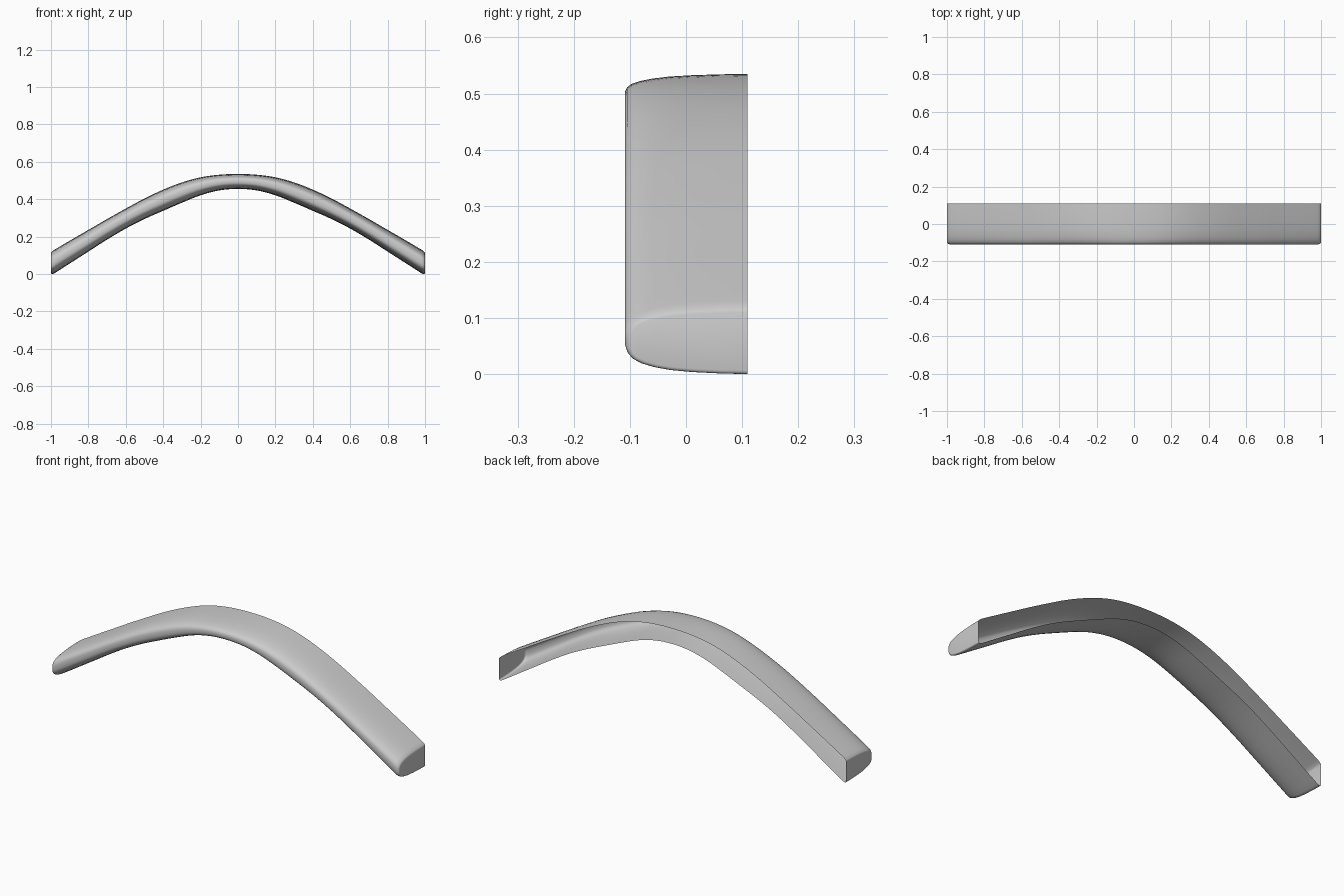
import bpy, bmesh
from math import sin, cos, pi

if "Cube" in bpy.data.objects:
    bpy.data.objects.remove(bpy.data.objects["Cube"])

# Half-arch side curves at steps of 0.1 in x: (lower z, upper z), mirrored across x = 0
ARCH = [(.455, .535), (.447, .531), (.421, .517), (.381, .490), (.338, .451), (.294, .404),
        (.243, .350), (.184, .294), (.120, .236), (.056, .178), (-.008, .119)]
# Half section: (y, inset as a fraction of local thickness), open at the back
SECTION = [(.11, 0), (.06, .01), (.01, .03), (-.03, .06), (-.06, .105),
           (-.082, .16), (-.097, .225), (-.105, .30), (-.109, .40)]
R = .02  # rounding of the ends


def smooth(p0, p1, p2, p3, t):
    return .5 * (2*p1 + (p2-p0)*t + (2*p0-5*p1+4*p2-p3)*t*t + (3*p1-p0-3*p2+p3)*t**3)


def arch_at(x):
    u = min(abs(x) * 10, 9.9999)
    i, t = int(u), u - int(u)

    def row(k, c):
        return 2 * ARCH[10][c] - ARCH[9][c] if k > 10 else ARCH[abs(k)][c]
    return [smooth(*(row(i + d, c) for d in (-1, 0, 1, 2)), t) for c in (0, 1)]


# Stations along the arch: (x, inset), shrinking towards each end for a soft rim
end = [(1 - R + R * sin(a * pi / 10), R * (1 - cos(a * pi / 10))) for a in range(1, 6)]
N = 80
body = [((1 - R) * (2 * k / N - 1), 0) for k in range(N + 1)]
stations = [(-x, s) for x, s in reversed(end)] + body + end

# Shell: loft the C-shaped section through the stations
bm = bmesh.new()
rings = []
for x, s in stations:
    lo, hi = arch_at(x)
    lo, hi = lo + s * .7, hi - s * .4
    pts = [(y, hi - f * (hi - lo)) for y, f in SECTION]
    pts += [(y, lo + f * (hi - lo)) for y, f in reversed(SECTION)]
    scale = (.219 - s * .6) / .219
    rings.append([bm.verts.new((x, .11 - (.11 - y) * scale, z)) for y, z in pts])
for a, b in zip(rings, rings[1:]):
    for j in range(len(a) - 1):
        bm.faces.new((a[j], a[j + 1], b[j + 1], b[j]))

# Flat end caps
bm.faces.new(rings[0][::-1])
bm.faces.new(rings[-1])
bmesh.ops.recalc_face_normals(bm, faces=bm.faces)
low = min(v.co.z for v in bm.verts)
bmesh.ops.translate(bm, verts=bm.verts, vec=(0, 0, -low))

mesh = bpy.data.meshes.new("arched_trim")
bm.to_mesh(mesh)
bm.free()
trim = bpy.data.objects.new("arched_trim", mesh)
bpy.context.collection.objects.link(trim)
bpy.context.view_layer.objects.active = trim
trim.select_set(True)
bpy.ops.object.shade_smooth_by_angle(angle=.9)
